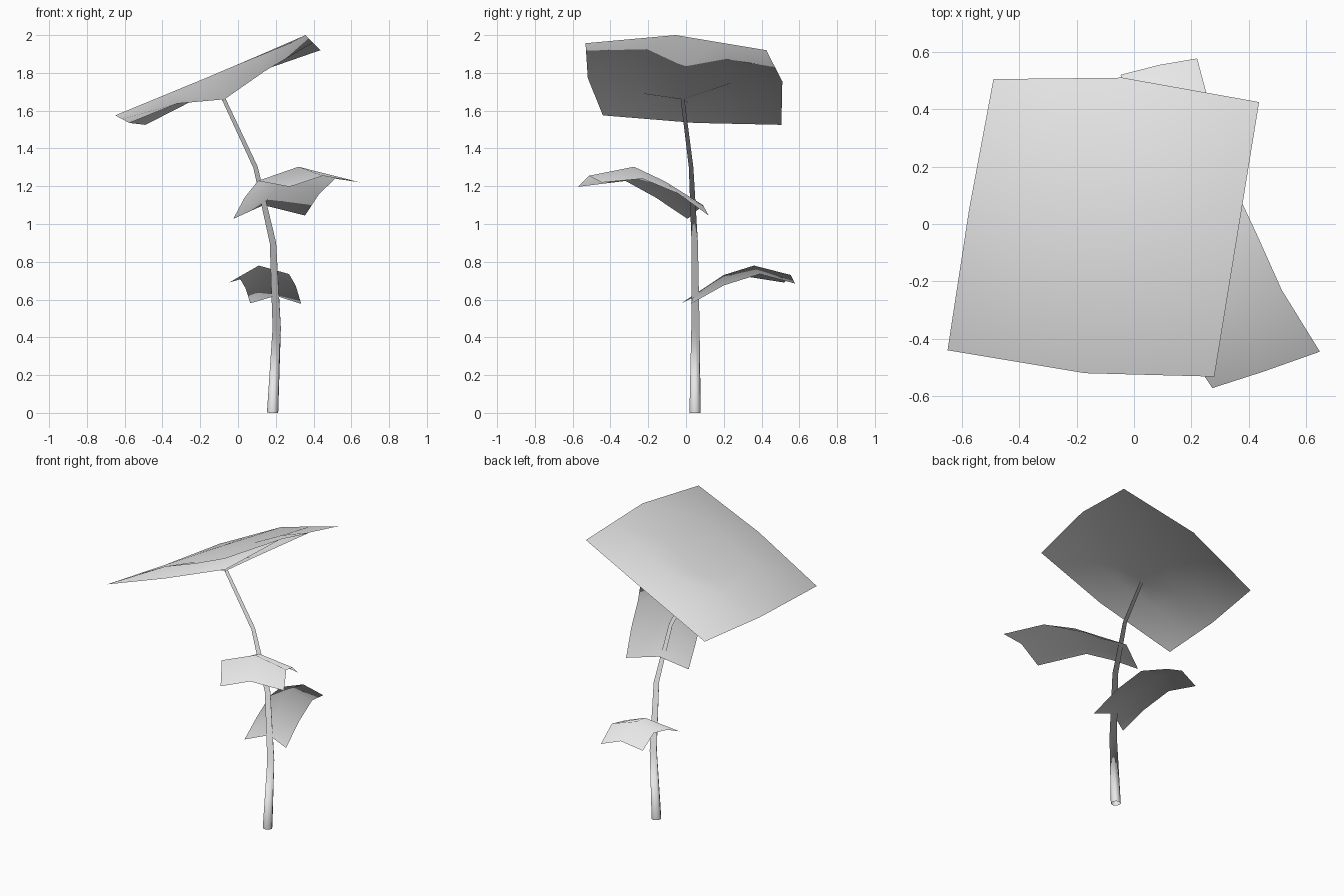
import bpy
from mathutils import Vector

cube = bpy.data.objects.get("Cube")
if cube:
    bpy.data.objects.remove(cube, do_unlink=True)

grey = bpy.data.materials.new("plain_grey")
grey.use_nodes = True
grey.diffuse_color = (0.8, 0.8, 0.8, 1)
grey.node_tree.nodes["Principled BSDF"].inputs["Base Color"].default_value = (0.8, 0.8, 0.8, 1)

ROOT = Vector((0.183, 0.048, 0.0))


def add_part(name, mesh):
    """Foliage shading: every normal points away from the root of the plant."""
    mesh.materials.clear()
    mesh.materials.append(grey)
    mesh.shade_smooth()
    mesh.normals_split_custom_set_from_vertices(
        [(v.co - ROOT).normalized() for v in mesh.vertices])
    bpy.context.collection.objects.link(bpy.data.objects.new(name, mesh))


def halve(items, blend):
    """Insert a blended item between each pair of neighbours."""
    result = [items[0]]
    for a, b in zip(items, items[1:]):
        result += [blend(a, b), b]
    return result


def midpoint(a, b):
    return (a + b) / 2


def blend_rows(a, b):
    return [midpoint(p, q) for p, q in zip(a, b)]


def leaf(name, rows):
    """Sheet of quads through equal rows of points, facing up."""
    width = len(rows[0])
    faces = []
    for r in range(len(rows) - 1):
        for c in range(width - 1):
            a = r * width + c
            faces.append((a, a + 1, a + width + 1, a + width))
    mesh = bpy.data.meshes.new(name)
    mesh.from_pydata([p for row in rows for p in row], [], faces)
    if sum(f.normal.z for f in mesh.polygons) < 0:
        mesh.flip_normals()
    add_part(name, mesh)


# Bent, tapering stem: x, y, z, radius
stem_path = [
    (0.183, 0.048, 0.0, 0.03),
    (0.205, 0.05, 0.45, 0.022),
    (0.185, 0.046, 0.9, 0.017),
    (0.093, 0.027, 1.3, 0.012),
    (-0.075, -0.018, 1.66, 0.01),
]
curve = bpy.data.curves.new("stem_path", "CURVE")
curve.dimensions = "3D"
curve.bevel_depth = 1
curve.bevel_resolution = 2
spline = curve.splines.new("POLY")
spline.points.add(len(stem_path) - 1)
for point, (x, y, z, radius) in zip(spline.points, stem_path):
    point.co = (x, y, z, 1)
    point.radius = radius
path = bpy.data.objects.new("stem_path", curve)
bpy.context.collection.objects.link(path)
bpy.context.view_layer.update()
stem_mesh = bpy.data.meshes.new_from_object(path)
bpy.data.objects.remove(path)
add_part("stem", stem_mesh)

# Large top leaf: bulging blade that dips where the stem meets it
outline = [
    [(-0.65, -0.44, 1.575), (-0.17, -0.52, 1.773), (0.28, -0.532, 1.957)],
    [(-0.575, 0.05, 1.535), (-0.072, -0.02, 1.66), (0.358, -0.055, 2.0)],
    [(-0.49, 0.505, 1.525), (-0.04, 0.51, 1.755), (0.436, 0.425, 1.92)],
]
blade = [halve([Vector(p) for p in row], midpoint) for row in outline]
blade = halve(blade, blend_rows)
lift = [(0.055, 0.075, 0.04), (0.04, 0, -0.02), (0.04, 0.04, 0.035)]
for row, heights in zip(blade[1:-1], lift):
    for p, height in zip(row[1:-1], heights):
        p.z += height
leaf("top_leaf", blade)

# Middle leaf arching to the front
leaf("middle_leaf", [
    [(-0.025, 0.008, 1.027), (0.135, 0.09, 1.1), (0.355, 0.12, 1.045)],
    [(0.035, -0.16, 1.14), (0.23, -0.11, 1.225), (0.43, -0.04, 1.16)],
    [(0.105, -0.32, 1.228), (0.32, -0.275, 1.303), (0.515, -0.23, 1.24)],
    [(0.273, -0.572, 1.197), (0.45, -0.515, 1.255), (0.648, -0.445, 1.22)],
])

# Lower leaf arching to the back
leaf("lower_leaf", [
    [(0.065, -0.025, 0.58), (0.2, 0.04, 0.62), (0.335, 0.025, 0.577)],
    [(0.04, 0.14, 0.66), (0.16, 0.2, 0.73), (0.305, 0.2, 0.675)],
    [(0.005, 0.33, 0.72), (0.11, 0.36, 0.78), (0.27, 0.39, 0.735)],
    [(-0.047, 0.52, 0.69), (0.09, 0.555, 0.73), (0.22, 0.577, 0.685)],
])
